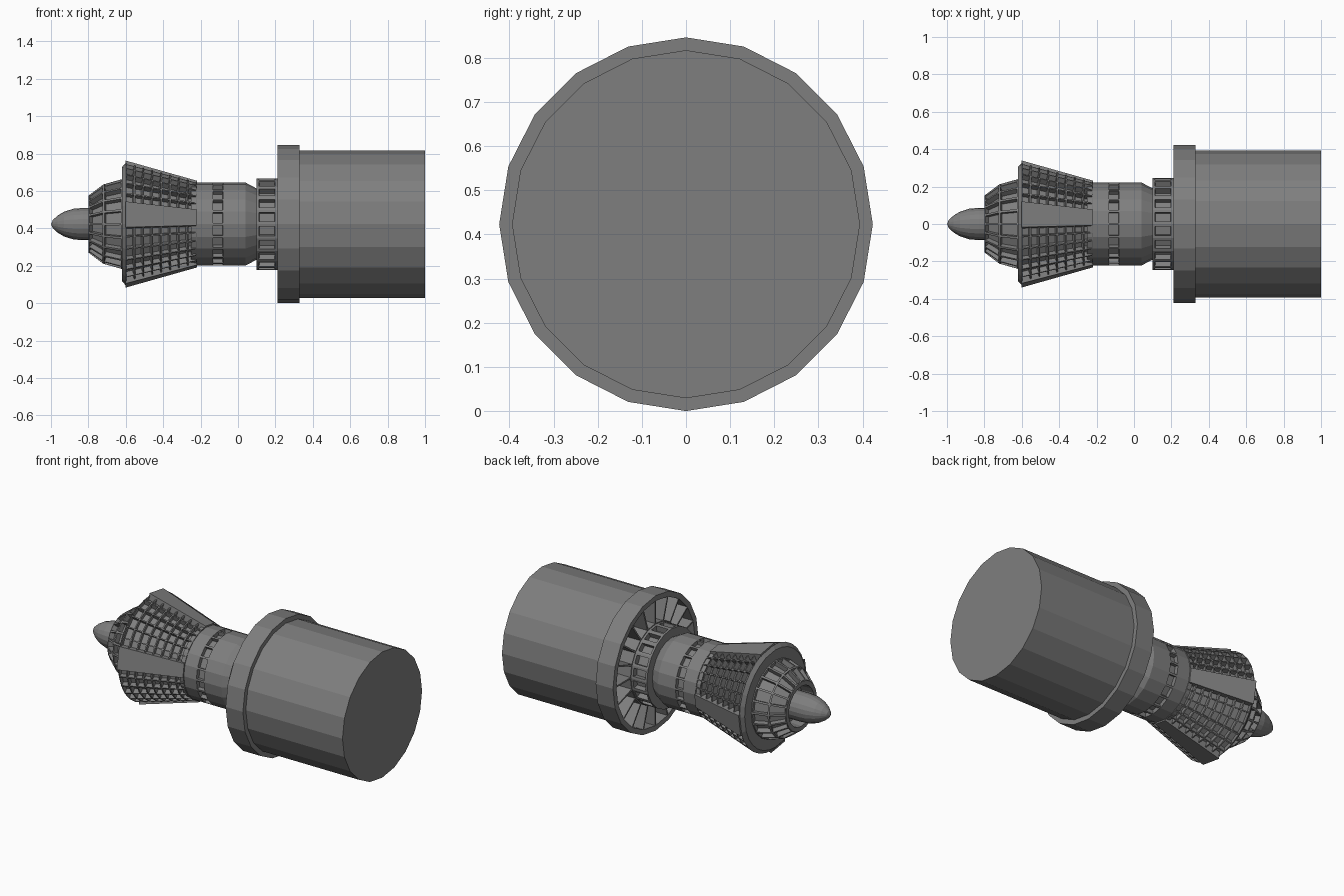
import bpy, bmesh, math
from mathutils import Vector

if "Cube" in bpy.data.objects:
    bpy.data.objects.remove(bpy.data.objects["Cube"])

N = 20          # sides of every round part
ZC = 0.423      # height of the long axis
EVEN = [360 * i / N for i in range(N)]
# Grille: in each quarter one 18 degree panel gap and six 12 degree cells
GRILLE = [90 * q + 12 * i for q in range(4) for i in range(7)]

dark = bpy.data.materials.new("dark_grey")
dark.diffuse_color = (0.21, 0.21, 0.21, 1)
dark.use_nodes = True
dark.node_tree.nodes["Principled BSDF"].inputs["Base Color"].default_value = dark.diffuse_color


def finish(name, bm):
    bmesh.ops.recalc_face_normals(bm, faces=bm.faces)
    me = bpy.data.meshes.new(name)
    bm.to_mesh(me)
    bm.free()
    me.materials.append(dark)
    ob = bpy.data.objects.new(name, me)
    ob.location.z = ZC
    bpy.context.collection.objects.link(ob)
    return ob


def lathe(name, profile, slots=None, angles=EVEN):
    """Spin (x, r) points; slots maps a segment index to (rim width, depth)."""
    bm = bmesh.new()
    n = len(angles)
    rings = []
    for x, r in profile:
        if r == 0:
            rings.append([bm.verts.new((x, 0, 0))] * n)
        else:
            rings.append([bm.verts.new((x, r * math.cos(math.radians(a)), r * math.sin(math.radians(a))))
                          for a in angles])
    bands = {}
    for s, (a, b) in enumerate(zip(rings, rings[1:])):
        for i in range(n):
            j = (i + 1) % n
            corners = list(dict.fromkeys([a[i], a[j], b[j], b[i]]))
            bands.setdefault(s, []).append(bm.faces.new(corners))
    bmesh.ops.recalc_face_normals(bm, faces=bm.faces)
    for s, (width, depth) in (slots or {}).items():
        bmesh.ops.inset_individual(bm, faces=bands[s], thickness=width, depth=0)
        bmesh.ops.inset_individual(bm, faces=bands[s], thickness=0.001, depth=-depth)
    return finish(name, bm)


# Pointed nose
lathe("nose_cone", [(-1, 0), (-0.99, 0.022), (-0.965, 0.045), (-0.93, 0.066), (-0.88, 0.082),
                    (-0.83, 0.086), (-0.70, 0.086), (-0.70, 0)])

# Slatted dome around the nose
lathe("slatted_dome", [(-0.72, 0), (-0.72, 0.12), (-0.80, 0.125), (-0.80, 0.152), (-0.72, 0.212),
                       (-0.62, 0.24), (-0.58, 0.24), (-0.58, 0)],
      {3: (0.008, 0.03), 4: (0.009, 0.03)})

# Flared grille: lattice of small deep cells
ROWS = 8
x0, r0, x1, r1 = -0.60, 0.328, -0.22, 0.225
flare = [(x0 + (x1 - x0) * k / ROWS, r0 + (r1 - r0) * k / ROWS) for k in range(ROWS + 1)]
lathe("flared_grille", [(-0.60, 0), (-0.60, 0.23), (-0.62, 0.235), (-0.62, 0.305)] + flare + [(x1, 0)],
      {s: (0.005, 0.032) for s in range(4, 4 + ROWS)}, GRILLE)

# Four plain panels over the grille
for k, side in enumerate(("top", "front", "bottom", "back")):
    ang = math.radians(81 + 90 * k)
    out = Vector((0, math.cos(ang), math.sin(ang)))
    tan = Vector((0, -math.sin(ang), math.cos(ang)))
    bm = bmesh.new()
    for x, d, w in ((-0.602, 0.333, 0.070), (-0.22, 0.228, 0.043)):
        for h in (0, -0.04):
            for s in (-1, 1):
                bm.verts.new(Vector((x, 0, 0)) + out * (d + h) + tan * (s * w))
    bmesh.ops.convex_hull(bm, input=bm.verts)
    bmesh.ops.dissolve_limit(bm, angle_limit=0.01, verts=bm.verts, edges=bm.edges)
    finish(side + "_panel", bm)

# Waist with a vented band and a tapered tail
lathe("waist", [(-0.25, 0), (-0.25, 0.222), (-0.14, 0.222), (-0.075, 0.222), (0.04, 0.222),
                (0.10, 0.19), (0.12, 0.19), (0.12, 0)],
      {2: (0.009, 0.025)})

# Vented collar
lathe("vented_collar", [(0.10, 0), (0.10, 0.245), (0.21, 0.245), (0.24, 0.245), (0.24, 0)],
      {1: (0.019, 0.035)})

# Large flange with radial pockets facing the nose, and main drum
lathe("flange", [(0.21, 0), (0.21, 0.245), (0.21, 0.395), (0.21, 0.423), (0.33, 0.423), (0.33, 0)],
      {1: (0.007, 0.09)})
lathe("main_drum", [(0.32, 0), (0.32, 0.394), (1.0, 0.394), (1.0, 0)])
